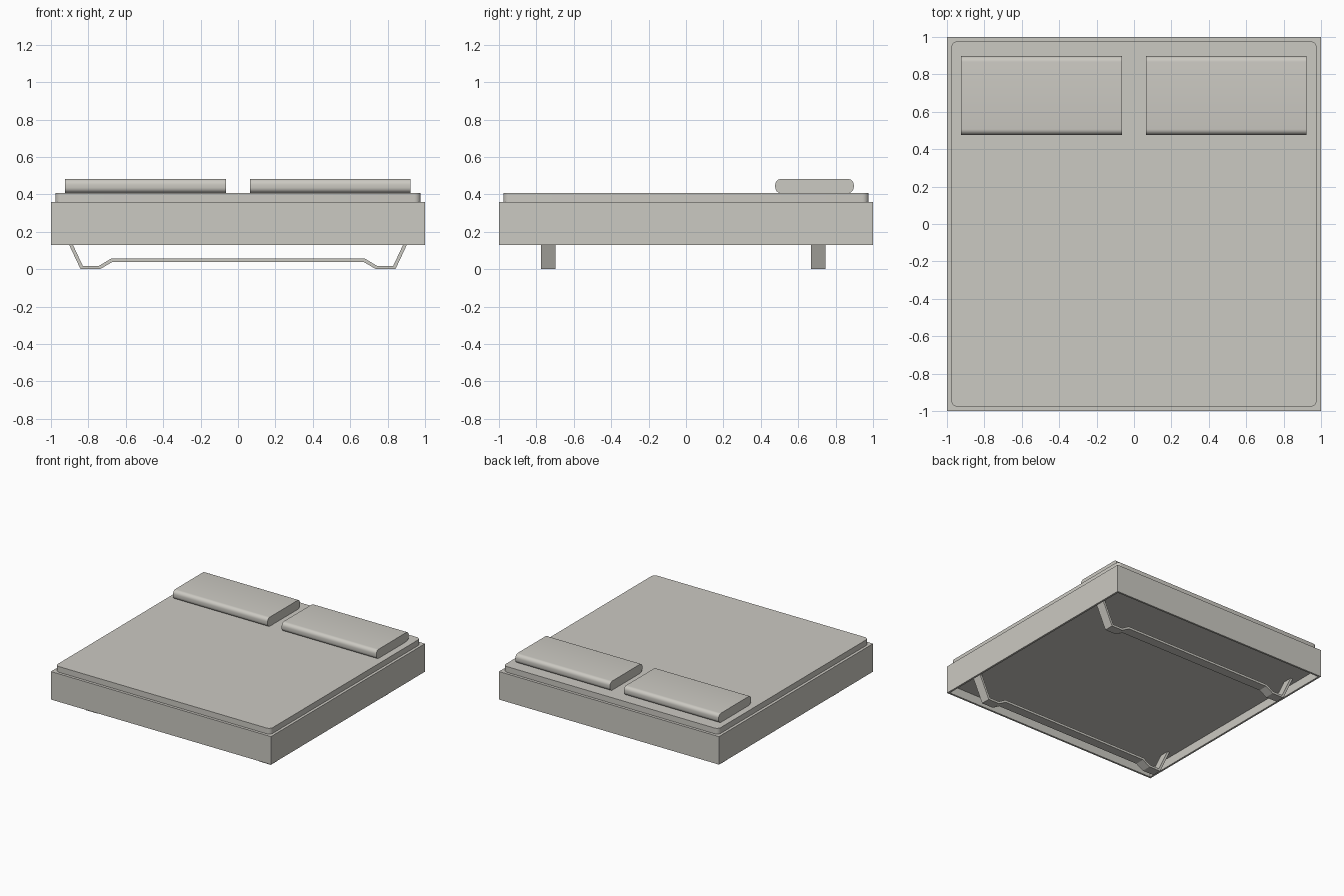
import bpy, bmesh, math
from mathutils import Vector

if "Cube" in bpy.data.objects:
    bpy.data.objects.remove(bpy.data.objects["Cube"])

mat = bpy.data.materials.new("warm grey")
mat.diffuse_color = (0.6, 0.585, 0.54, 1)
mat.use_nodes = True
mat.node_tree.nodes["Principled BSDF"].inputs["Base Color"].default_value = mat.diffuse_color


def finish(name, bm, smooth=False):
    bmesh.ops.recalc_face_normals(bm, faces=bm.faces)
    me = bpy.data.meshes.new(name)
    bm.to_mesh(me)
    bm.free()
    me.materials.append(mat)
    ob = bpy.data.objects.new(name, me)
    bpy.context.collection.objects.link(ob)
    if smooth:
        bpy.ops.object.select_all(action='DESELECT')
        ob.select_set(True)
        bpy.context.view_layer.objects.active = ob
        bpy.ops.object.shade_smooth_by_angle(angle=math.radians(35))
    return ob


def prism(name, pts, offset, smooth=False):
    """Extrude a closed outline along an offset vector."""
    bm = bmesh.new()
    face = bm.faces.new([bm.verts.new(p) for p in pts])
    ext = bmesh.ops.extrude_face_region(bm, geom=[face], use_keep_orig=True)
    verts = [g for g in ext["geom"] if isinstance(g, bmesh.types.BMVert)]
    bmesh.ops.translate(bm, verts=verts, vec=Vector(offset))
    return finish(name, bm, smooth)


def rounded_rect(a0, a1, b0, b1, r, n):
    """Outline of a rectangle with rounded corners."""
    out = []
    for i, (a, b) in enumerate([(a1 - r, b1 - r), (a0 + r, b1 - r),
                                (a0 + r, b0 + r), (a1 - r, b0 + r)]):
        for k in range(n + 1):
            t = math.pi / 2 * (i + k / n)
            out.append((a + r * math.cos(t), b + r * math.sin(t)))
    return out


# bed frame: box with a shallow recess underneath
bm = bmesh.new()
bmesh.ops.create_cube(bm, size=1)
for v in bm.verts:
    v.co = (v.co.x * 2, v.co.y * 2, 0.245 + v.co.z * 0.23)
bm.normal_update()
bottom = [f for f in bm.faces if f.normal.z < -0.5]
bmesh.ops.inset_region(bm, faces=bottom, thickness=0.022)
ext = bmesh.ops.extrude_face_region(bm, geom=bottom)
bmesh.ops.delete(bm, geom=bottom, context='FACES_ONLY')
bmesh.ops.translate(bm, vec=(0, 0, 0.07),
                    verts=[g for g in ext["geom"] if isinstance(g, bmesh.types.BMVert)])
finish("bed_frame", bm)

# mattress with rounded upright corners
prism("mattress", [(x, y, 0.355) for x, y in
                   rounded_rect(-0.977, 0.977, -0.977, 0.977, 0.035, 6)],
      (0, 0, 0.052), True)

# pillows: rounded cross-section, flat ends
section = rounded_rect(0.477, 0.897, 0.407, 0.482, 0.03, 6)
for name, x0 in (("left_pillow", -0.925), ("right_pillow", 0.063)):
    prism(name, [(x0, y, z) for y, z in section], (0.86, 0, 0), True)

# bent strap legs running across the bed
outer = [(-0.934, 0.2), (-0.842, 0.003), (-0.738, 0.003), (-0.674, 0.04)]
inner = [(-0.914, 0.2), (-0.830, 0.021), (-0.743, 0.021), (-0.679, 0.059)]
lower = outer + [(-x, z) for x, z in reversed(outer)]
upper = inner + [(-x, z) for x, z in reversed(inner)]
for name, y0 in (("front_leg", -0.776), ("back_leg", 0.668)):
    prism(name, [(x, y0, max(z - 0.003, 0)) for x, z in lower + upper[::-1]],
          (0, 0.078, 0))
